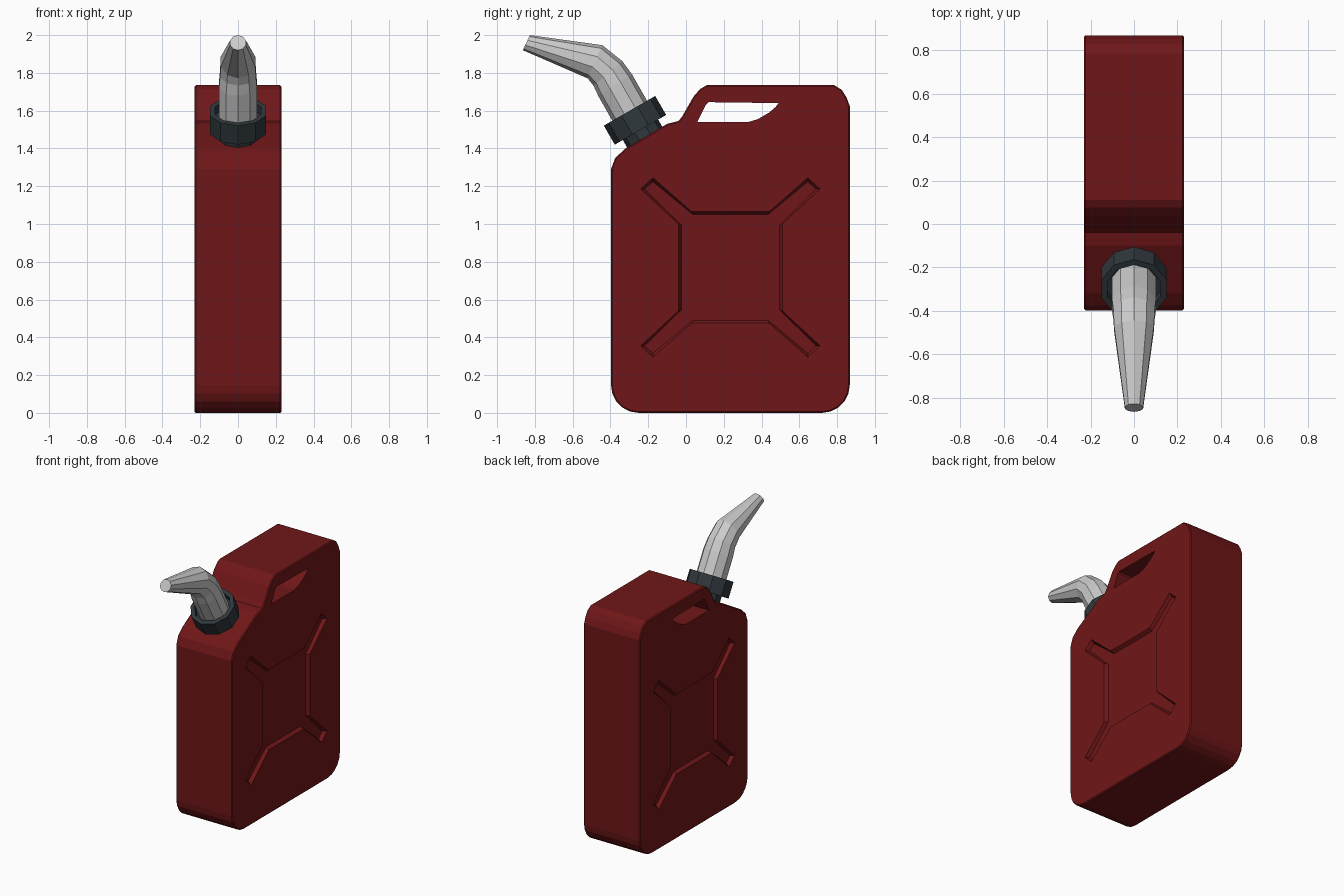
import bpy, bmesh
from math import sin, cos, radians, pi
from mathutils import Vector

if "Cube" in bpy.data.objects:
    bpy.data.objects.remove(bpy.data.objects["Cube"])


def material(name, rgb):
    m = bpy.data.materials.new(name)
    m.diffuse_color = (*rgb, 1)
    m.use_nodes = True
    m.node_tree.nodes["Principled BSDF"].inputs["Base Color"].default_value = m.diffuse_color
    return m


def finish(name, bm, mat=None):
    bmesh.ops.recalc_face_normals(bm, faces=bm.faces)
    me = bpy.data.meshes.new(name)
    bm.to_mesh(me)
    bm.free()
    if mat:
        me.materials.append(mat)
    ob = bpy.data.objects.new(name, me)
    bpy.context.collection.objects.link(ob)
    return ob


def bridge(name, loops, mat=None):
    """Skin a chain of point loops and cap both ends."""
    bm = bmesh.new()
    rings = [[bm.verts.new(p) for p in loop] for loop in loops]
    n = len(rings[0])
    for a, b in zip(rings, rings[1:]):
        for i in range(n):
            j = (i + 1) % n
            bm.faces.new((a[i], a[j], b[j], b[i]))
    bm.faces.new(rings[0])
    bm.faces.new(rings[-1])
    return finish(name, bm, mat)


def prism(name, pts, half, mat=None):
    return bridge(name, [[(x, y, z) for y, z in pts] for x in (-half, half)], mat)


def ring(y, z, r, deg, sides=10):
    """Polygon around an axis lying in the YZ plane at the given angle."""
    a = radians(deg)
    side = Vector((0, sin(a), -cos(a)))
    return [Vector((r * sin(t), y, z)) + side * r * cos(t)
            for t in (2 * pi * i / sides for i in range(sides))]


def arc(cy, cz, r, start, end, n=5):
    return [(cy + r * cos(radians(start + (end - start) * i / n)),
             cz + r * sin(radians(start + (end - start) * i / n))) for i in range(n + 1)]


red = material("red_paint", (0.16, 0.008, 0.009))
dark = material("dark_plastic", (0.03, 0.04, 0.046))

# Can body with integral handle
outline = arc(-0.25, 0.147, 0.147, 180, 270) + arc(0.72, 0.147, 0.147, 270, 360)
outline += [(0.867, 1.625), (0.85, 1.67), (0.825, 1.71), (0.785, 1.735),
            (0.11, 1.735), (0.075, 1.715), (0.04, 1.675), (-0.02, 1.57),
            (-0.04, 1.545), (-0.10, 1.53), (-0.32, 1.40), (-0.375, 1.35), (-0.397, 1.29)]
body = prism("can_body", outline, 0.23, red)
bev = body.modifiers.new("edge", 'BEVEL')
bev.width = 0.007
bev.segments = 1
bev.limit_method = 'ANGLE'
bev.angle_limit = radians(60)

# Handle opening
cutters = [prism("handle_cutter", [(0.06, 1.54), (0.33, 1.54), (0.38, 1.555), (0.44, 1.59),
                                   (0.475, 1.62), (0.49, 1.64), (0.12, 1.645), (0.105, 1.63)], 0.4)]

# Cross-shaped pressed panels on both sides
quarter = [(0.275, 0.23), (0.475, 0.415), (0.41, 0.475), (0.205, 0.295)]


def cross(x, inset):
    i = inset
    q = [(quarter[0][0] - i, quarter[0][1] - i * 0.4),
         (quarter[1][0] - i * 1.4, quarter[1][1]),
         (quarter[2][0], quarter[2][1] - i * 1.4),
         (quarter[3][0] - i * 0.4, quarter[3][1] - i)]
    pts = q + [(-a, b) for a, b in q[::-1]]
    pts += [(-a, -b) for a, b in q] + [(a, -b) for a, b in q[::-1]]
    return [(x, 0.235 + a, 0.77 + b) for a, b in pts]


for s in (-1, 1):
    cutters.append(bridge("panel_cutter", [cross(s * 0.205, 0.015), cross(s * 0.23, 0),
                                           cross(s * 0.26, 0)]))
for c in cutters:
    c.hide_render = True
    mod = body.modifiers.new("cut", 'BOOLEAN')
    mod.operation = 'DIFFERENCE'
    mod.solver = 'EXACT'
    mod.object = c

# Bake the cuts and drop the cutters
dg = bpy.context.evaluated_depsgraph_get()
baked = bpy.data.meshes.new_from_object(body.evaluated_get(dg))
body.modifiers.clear()
body.data = baked
for c in cutters:
    bpy.data.objects.remove(c)

# Neck and screw collar, square to the sloped shoulder
collar = [(-0.15, 0.108), (-0.058, 0.108), (-0.058, 0.157), (0.058, 0.157),
          (0.058, 0.128), (0.01, 0.128), (0.01, 0.09)]
bridge("screw_collar", [ring(-0.27 - 0.5 * t, 1.549 + 0.866 * t, r, 120) for t, r in collar], dark)

# Bent tapering spout
path = [(-0.27, 1.55, 0.106, 120), (-0.375, 1.735, 0.106, 122), (-0.413, 1.797, 0.1, 130),
        (-0.482, 1.859, 0.096, 156), (-0.845, 1.96, 0.044, 155)]
bridge("pouring_spout", [ring(*p) for p in path])
